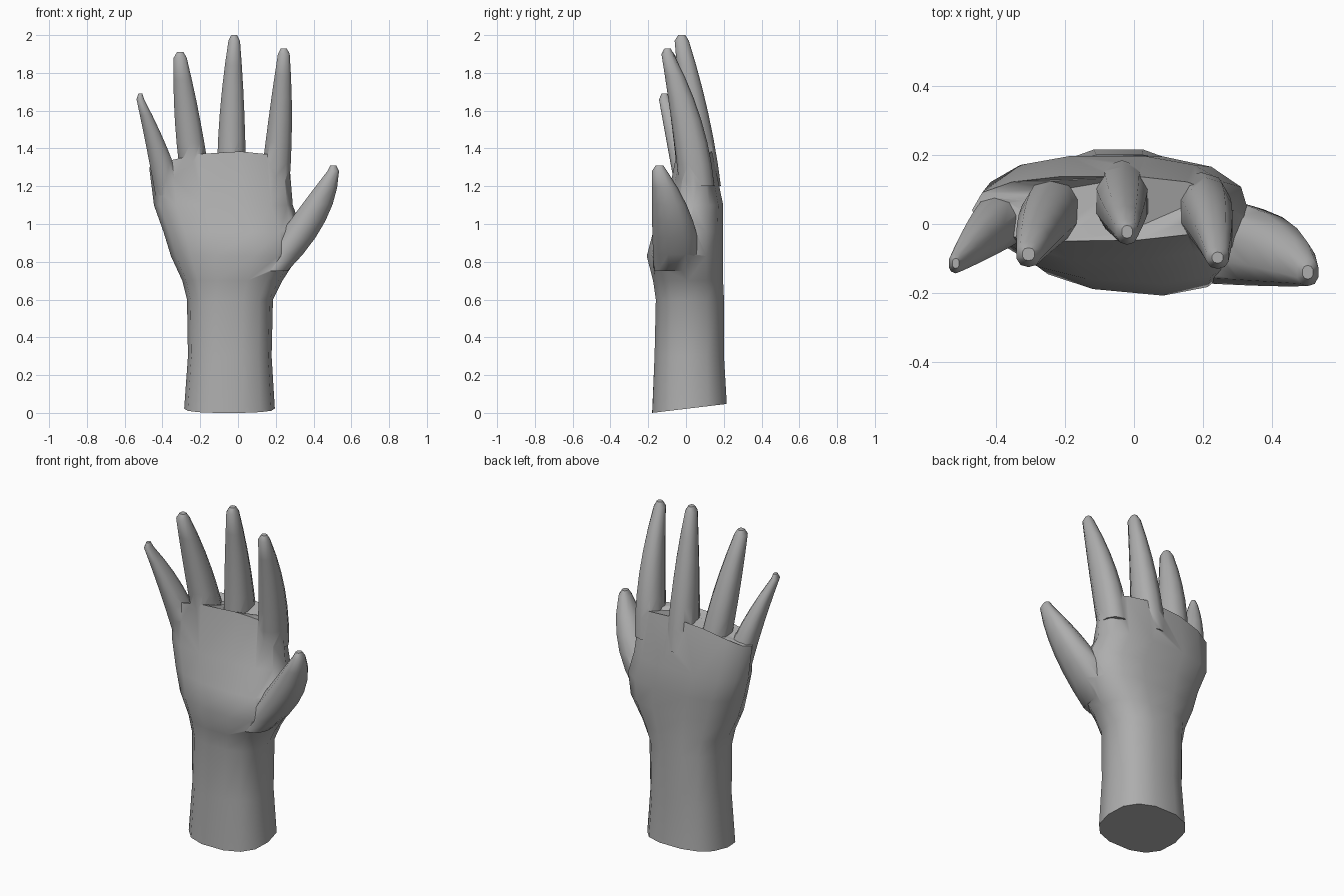
import bpy, bmesh, math

if "Cube" in bpy.data.objects:
    bpy.data.objects.remove(bpy.data.objects["Cube"])

skin = bpy.data.materials.new("matte_grey")
skin.diffuse_color = (0.42, 0.42, 0.42, 1)
skin.use_nodes = True
skin.node_tree.nodes["Principled BSDF"].inputs["Base Color"].default_value = skin.diffuse_color


def spow(v, p):
    return math.copysign(abs(v) ** p, v)


def loft(name, rings):
    """Skin a closed tube through rings of points and cap both ends."""
    bm = bmesh.new()
    loops = [[bm.verts.new(p) for p in r] for r in rings]
    n = len(loops[0])
    for a, b in zip(loops, loops[1:]):
        for i in range(n):
            j = (i + 1) % n
            bm.faces.new((a[i], a[j], b[j], b[i]))
    bm.faces.new(loops[0][::-1])
    bm.faces.new(loops[-1])
    bmesh.ops.recalc_face_normals(bm, faces=bm.faces[:])
    me = bpy.data.meshes.new(name)
    bm.to_mesh(me)
    bm.free()
    me.materials.append(skin)
    ob = bpy.data.objects.new(name, me)
    bpy.context.collection.objects.link(ob)
    return ob


def palm_ring(z, x0, x1, front_l, front_r, back):
    """Rounded outline; the cut end slopes and the knuckle line arches."""
    slope = 0.12 if z == 0 else 0
    arch = 0.45 * max(0, (z - 1.1) / 0.285)
    edge = 0.04 if z > 1 else 0.01
    pts = []
    for i in range(14):
        a = 2 * math.pi * i / 14
        c, s = spow(math.cos(a), 0.8), spow(math.sin(a), 0.8)
        x = (x0 + x1) / 2 + c * (x1 - x0) / 2
        depth = back if s > 0 else front_l + (front_r - front_l) * (c + 1) / 2
        y = edge + (depth - edge) * abs(s)
        pts.append((x, y, z - arch * (x + 0.03) ** 2 + slope * (y + 0.18)))
    return pts


def digit_ring(z, x0, x1, y0, y1, scale=1.0):
    pts = []
    for i in range(10):
        a = 2 * math.pi * (i + 0.5) / 10
        pts.append(((x0 + x1) / 2 + scale * spow(math.cos(a), 0.85) * (x1 - x0) / 2,
                    (y0 + y1) / 2 + scale * spow(math.sin(a), 0.85) * (y1 - y0) / 2, z))
    return pts


def digit(name, root, mid, tip, steps=6):
    """Tapering digit: a smooth curve through three sections, with a blunt tip."""
    za, zb, zc = root[0], mid[0], tip[0]
    rings = []
    for k in range(steps + 1):
        z = za + (zc - za) * k / steps
        wa = (z - zb) * (z - zc) / ((za - zb) * (za - zc))
        wb = (z - za) * (z - zc) / ((zb - za) * (zb - zc))
        wc = (z - za) * (z - zb) / ((zc - za) * (zc - zb))
        rings.append(digit_ring(z, *[wa * a + wb * b + wc * c
                                     for a, b, c in zip(root[1:], mid[1:], tip[1:])]))
    rings.append(digit_ring(zc + 0.03, *tip[1:], scale=0.5))
    return loft(name, rings)


# Forearm, wrist and palm: height, x range, front depth left/right, back depth
hand = loft("hand", [palm_ring(*r) for r in (
    (0, -0.285, 0.195, -0.185, -0.18, 0.22),
    (0.3, -0.265, 0.178, -0.17, -0.17, 0.205),
    (0.6, -0.27, 0.185, -0.16, -0.165, 0.205),
    (0.7, -0.295, 0.235, -0.165, -0.185, 0.2),
    (0.83, -0.355, 0.32, -0.17, -0.235, 0.2),
    (0.96, -0.395, 0.34, -0.145, -0.195, 0.2),
    (1.1, -0.445, 0.29, -0.105, -0.11, 0.2),
    (1.385, -0.47, 0.27, -0.055, -0.045, 0.14),
)])

# Fingers and thumb: height, x range and y range at root, middle and tip
digits = [
    digit("little_finger", (1.15, -0.44, -0.28, -0.05, 0.11),
          (1.42, -0.49, -0.38, -0.1, 0.04), (1.66, -0.538, -0.496, -0.143, -0.085)),
    digit("ring_finger", (1.2, -0.3, -0.14, -0.04, 0.15),
          (1.6, -0.34, -0.207, -0.085, 0.06), (1.88, -0.342, -0.27, -0.125, -0.05)),
    digit("middle_finger", (1.2, -0.115, 0.045, -0.03, 0.185),
          (1.6, -0.098, 0.036, -0.035, 0.115), (1.97, -0.052, 0.012, -0.06, 0.015)),
    digit("index_finger", (1.2, 0.115, 0.275, -0.035, 0.15),
          (1.6, 0.165, 0.288, -0.085, 0.065), (1.9, 0.21, 0.275, -0.13, -0.065)),
    digit("thumb", (0.75, 0.08, 0.265, -0.17, 0.08),
          (1.05, 0.295, 0.483, -0.18, 0.025), (1.28, 0.472, 0.536, -0.18, -0.1)),
]

# Fuse each digit into the palm
bpy.context.view_layer.objects.active = hand
for part in digits:
    mod = hand.modifiers.new(part.name, "BOOLEAN")
    mod.operation, mod.solver, mod.object = "UNION", "EXACT", part
    bpy.ops.object.modifier_apply(modifier=mod.name)
    bpy.data.objects.remove(part)

bpy.ops.object.select_all(action="DESELECT")
hand.select_set(True)
bpy.context.view_layer.objects.active = hand
bpy.ops.object.shade_smooth_by_angle(angle=math.radians(50))
